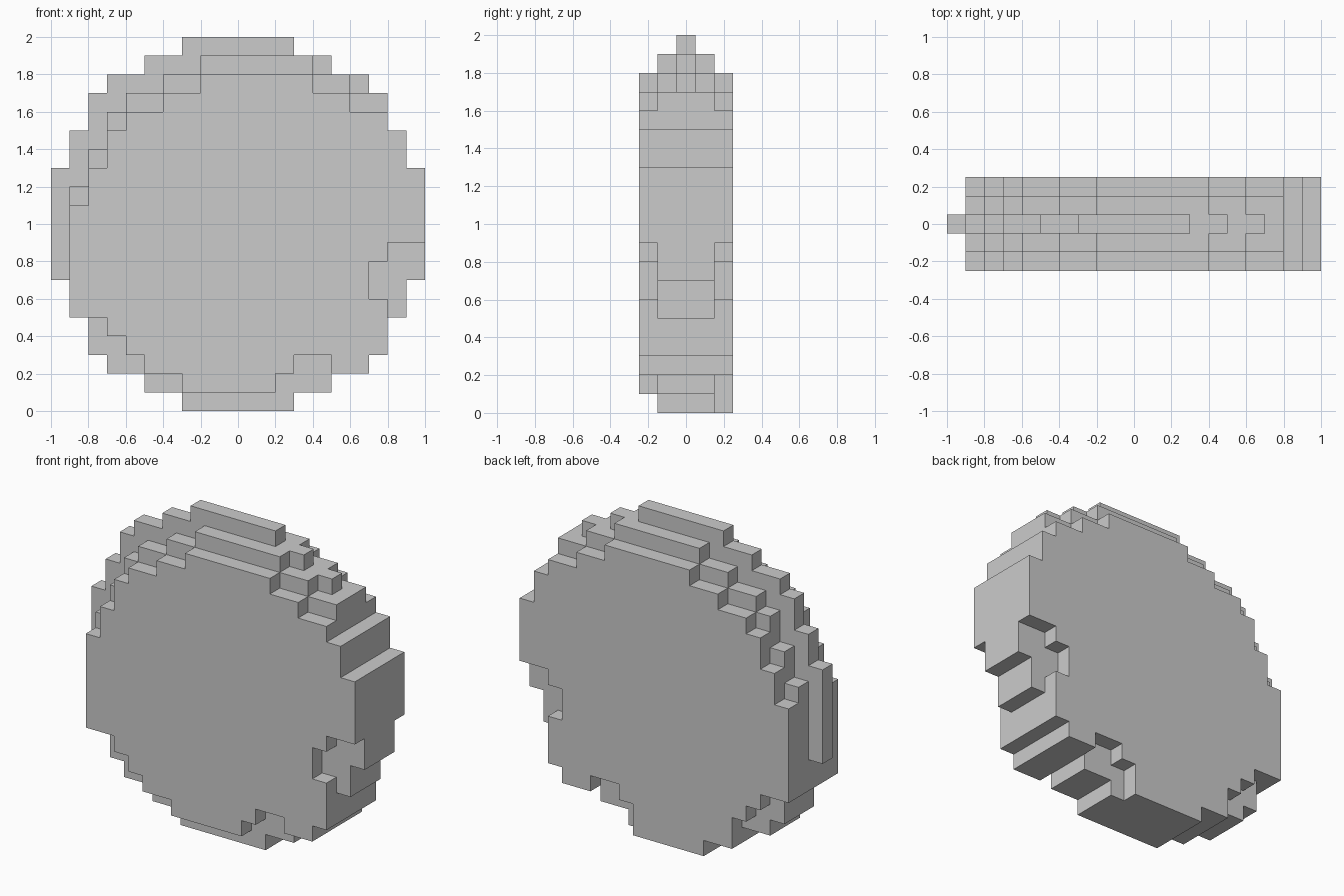
import bpy, bmesh

if "Cube" in bpy.data.objects:
    bpy.data.objects.remove(bpy.data.objects["Cube"])

U = 0.1  # size of one block
lower = [3, 5, 7, 8, 8, 9, 9, 10, 10, 10]
HALF = lower + lower[::-1]  # half width of the disc per row, bottom to top

# Worn edges on the two outer layers: row -> first block kept, row -> blocks chipped off
LEFT = {2: -5, 3: -6, 4: -7}
CHIPS = {0: range(2, 3), 1: range(2, 5), 2: range(3, 5), 5: range(8, 9),
         6: range(7, 9), 7: range(7, 10), 8: range(8, 10)}


def in_disc(x, z):
    return 0 <= z < 20 and -HALF[z] <= x < HALF[z]


def is_filled(x, y, z):
    depth = abs(y)  # 0 = middle layer, 2 = outer layers
    if abs(y) > 2 or not in_disc(x, z):
        return False
    # Bevelled upper left rim: outer layers step down and inward
    if depth and z >= 7:
        if z + depth > 19 or x < 1 - HALF[z + depth]:
            return False
        if z > 9 and x >= 1 + HALF[z + depth]:
            return False
    # Chipped lower rim of the outer layers
    if depth == 2:
        if x in CHIPS.get(z, ()) or x < LEFT.get(z, -20):
            return False
        if y == -2 and (z == 0 or (z == 1 and x < -3)):
            return False
    return True


def add_block_faces(bm, cell):
    """Add only the sides of a block that touch empty space."""
    for axis in range(3):
        for side in (0, 1):
            near = list(cell)
            near[axis] += 2 * side - 1
            if is_filled(*near):
                continue
            a, b = (axis + 1) % 3, (axis + 2) % 3
            loop = [(0, 0), (1, 0), (1, 1), (0, 1)]
            verts = []
            for p, q in (loop if side else loop[::-1]):
                c = list(cell)
                c[axis] += side
                c[a] += p
                c[b] += q
                verts.append(bm.verts.new((c[0] * U, (c[1] - 0.5) * U, c[2] * U)))
            bm.faces.new(verts)


# Blocky disc
bm = bmesh.new()
for x in range(-10, 10):
    for y in range(-2, 3):
        for z in range(20):
            if is_filled(x, y, z):
                add_block_faces(bm, (x, y, z))
bmesh.ops.remove_doubles(bm, verts=bm.verts, dist=0.001)
bmesh.ops.dissolve_limit(bm, angle_limit=0.01, verts=bm.verts, edges=bm.edges)

mesh = bpy.data.meshes.new("block_disc")
bm.to_mesh(mesh)
bm.free()
disc = bpy.data.objects.new("block_disc", mesh)
bpy.context.collection.objects.link(disc)
